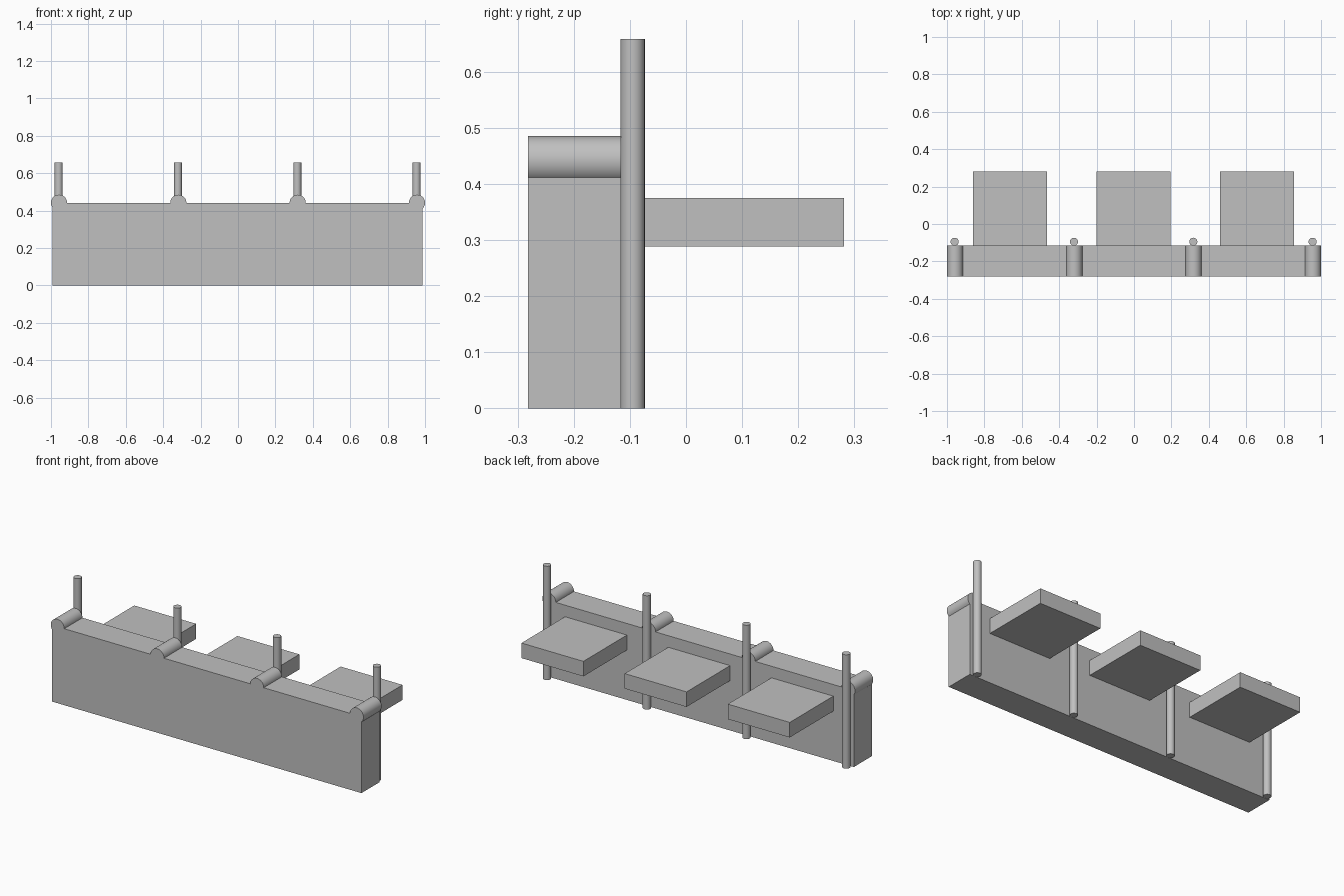
import bpy
import math

cube = bpy.data.objects.get("Cube")
if cube:
    bpy.data.objects.remove(cube, do_unlink=True)

grey = bpy.data.materials.new("plain_grey")
grey.use_nodes = True
colour = (0.53, 0.53, 0.53, 1)
grey.diffuse_color = colour
grey.node_tree.nodes["Principled BSDF"].inputs["Base Color"].default_value = colour


def box(name, low, high):
    centre = [(a + b) / 2 for a, b in zip(low, high)]
    bpy.ops.mesh.primitive_cube_add(size=1, location=centre)
    ob = bpy.context.object
    ob.name = name
    ob.scale = [b - a for a, b in zip(low, high)]
    bpy.ops.object.transform_apply(location=False, rotation=False, scale=True)
    ob.data.materials.append(grey)


def rod(name, radius, length, centre, tilt=0):
    bpy.ops.mesh.primitive_cylinder_add(vertices=48, radius=radius, depth=length,
                                        location=centre, rotation=(tilt, 0, 0))
    ob = bpy.context.object
    ob.name = name
    ob.data.materials.append(grey)
    bpy.ops.object.shade_smooth_by_angle(angle=math.radians(30))


FRONT, BACK = -0.282, -0.116

# Long upright panel
box("panel", (-0.992, FRONT, 0), (0.987, BACK, 0.442))

# Rounded caps across the panel top, with a post behind each
for i in range(4):
    x = -0.957 + i * 0.638
    rod(f"cap_roll_{i + 1}", 0.043, BACK - FRONT, (x, (FRONT + BACK) / 2, 0.442), math.pi / 2)
    rod(f"post_{i + 1}", 0.0215, 0.658, (x - 0.002, -0.095, 0.329))

# Square seats projecting from the back
for i in range(3):
    x = -0.663 + i * 0.66
    box(f"seat_{i + 1}", (x - 0.198, BACK, 0.288), (x + 0.198, 0.282, 0.375))
